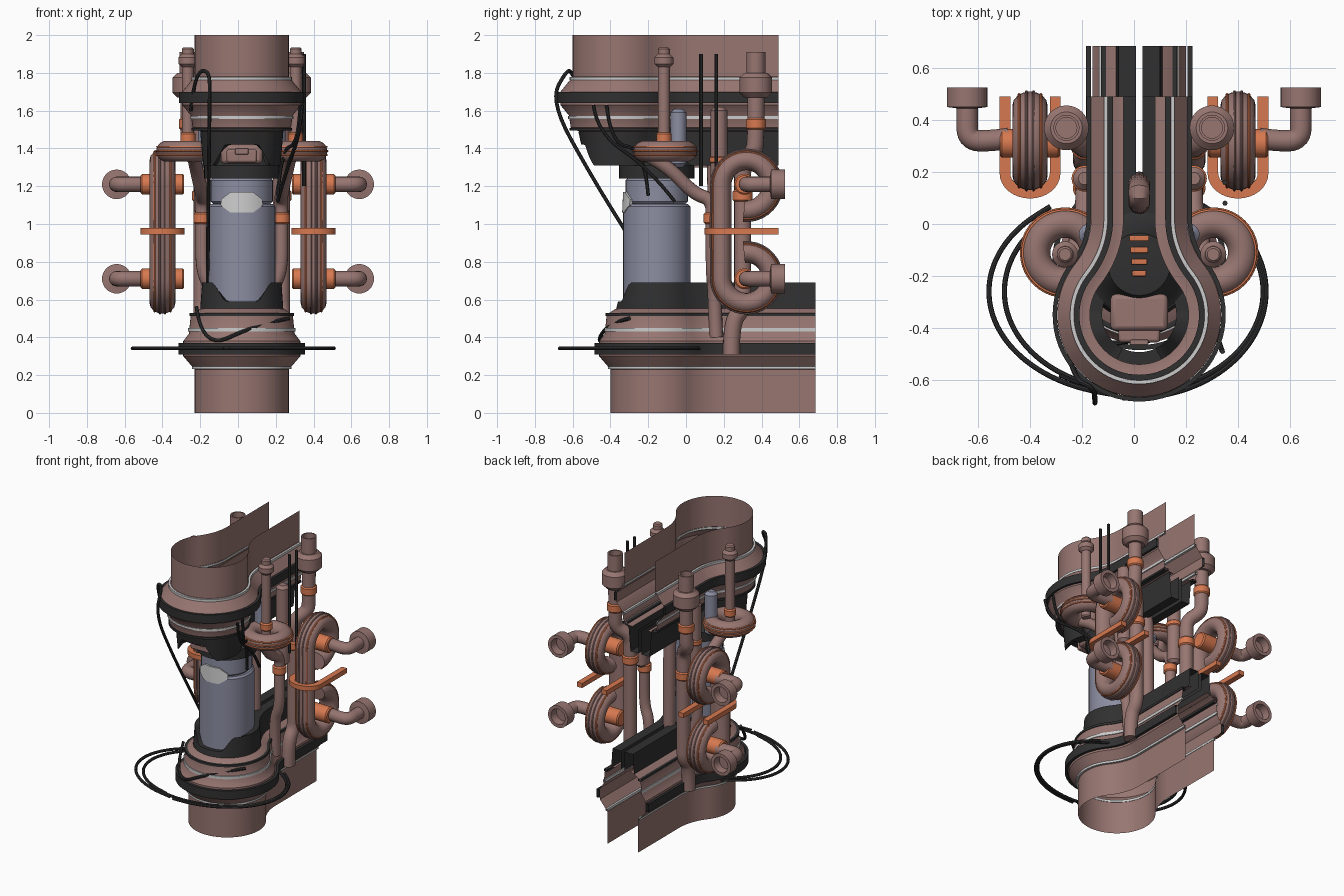
import bpy, bmesh
from math import sin, cos, pi, atan2, sqrt, radians

if "Cube" in bpy.data.objects:
    bpy.data.objects.remove(bpy.data.objects["Cube"])

CX = 0.02  # centre line of the channel and upper pipes


def mat(name, col):
    m = bpy.data.materials.new(name)
    m.diffuse_color = (*col, 1)
    m.use_nodes = True
    m.node_tree.nodes["Principled BSDF"].inputs["Base Color"].default_value = m.diffuse_color
    return m


PINK = mat("dusty_pink", (.31, .18, .165))
ORANGE = mat("copper_orange", (.68, .19, .08))
BLACK = mat("black_rubber", (.03, .03, .03))
BLUE = mat("blue_grey", (.26, .27, .36))
LIGHT = mat("light_grey", (.55, .55, .55))


def finish(ob, m):
    ob.data.materials.clear()
    ob.data.materials.append(m)
    bpy.ops.object.select_all(action='DESELECT')
    ob.select_set(True)
    bpy.context.view_layer.objects.active = ob
    bpy.ops.object.shade_smooth_by_angle(angle=radians(35))
    return ob


def grid(name, rows, m, wrap_u=False, wrap_v=False, caps=False):
    """Skin a list of equally long point rows."""
    bm = bmesh.new()
    vs = [[bm.verts.new(p) for p in r] for r in rows]
    nu, nv = len(vs), len(vs[0])
    for i in range(nu if wrap_u else nu - 1):
        for j in range(nv if wrap_v else nv - 1):
            a, b = (i + 1) % nu, (j + 1) % nv
            bm.faces.new((vs[i][j], vs[a][j], vs[a][b], vs[i][b]))
    if caps:
        bm.faces.new(vs[0])
        bm.faces.new(vs[-1])
    bmesh.ops.remove_doubles(bm, verts=bm.verts, dist=1e-5)
    bmesh.ops.recalc_face_normals(bm, faces=bm.faces)
    me = bpy.data.meshes.new(name)
    bm.to_mesh(me)
    bm.free()
    ob = bpy.data.objects.new(name, me)
    bpy.context.collection.objects.link(ob)
    return finish(ob, m)


def keyhole(o, cy, yend, R=.25, w=.12, rf=.35):
    """Plan outline: round front, filleted neck, parallel walls; o = outward offset."""
    dy = sqrt((R + rf) ** 2 - (w + rf) ** 2)
    a = atan2(dy, w + rf)
    arc = [-pi / 2 + (a + pi / 2) * i / 24 for i in range(25)]
    half = [((R + o) * cos(t), cy + (R + o) * sin(t)) for t in arc]
    neck = [pi + a * (1 - i / 12) for i in range(1, 13)]
    half += [(w + rf + (rf - o) * cos(t), cy + dy + (rf - o) * sin(t)) for t in neck]
    half.append((w + o, yend))
    return [(-x, y) for x, y in half[:0:-1]] + half


def channel(name, prof, cy, yend, m, closed=False, notch=0, rows_cut=()):
    rows = []
    for k, (o, z) in enumerate(prof):
        cut = notch if k in rows_cut else 0
        rows.append([(CX + x, y, z + (cut * max(0, min(1, (.15 - abs(x)) / .06)) if y < cy else 0))
                     for x, y in keyhole(o, cy, yend)])
    return grid(name, rows, m, wrap_u=closed)


def band(name, o, t, z, h, cy, yend, m):
    channel(name, [(o, z), (o + t, z), (o + t, z + h), (o, z + h)], cy, yend, m, True)


def lathe(name, org, prof, m, axis='Z', n=32):
    rows = []
    for r, h in prof:
        row = []
        for i in range(n):
            c, s = max(r, 1e-6) * cos(2 * pi * i / n), max(r, 1e-6) * sin(2 * pi * i / n)
            p = {'Z': (c, s, h), 'X': (h, c, s), 'Y': (c, h, s)}[axis]
            row.append([p[k] + org[k] for k in range(3)])
        rows.append(row)
    return grid(name, rows, m, wrap_v=True)


def rod(name, org, r, h0, h1, m, axis='Z', b=.008):
    """Cylinder with chamfered ends."""
    lathe(name, org, [(0, h0), (r - b, h0), (r, h0 + b), (r, h1 - b), (r - b, h1), (0, h1)], m, axis)


def pipe(name, pts, r, m, order=3, res=6):
    """Round tube along a smoothed path."""
    cu = bpy.data.curves.new(name, 'CURVE')
    cu.dimensions = '3D'
    cu.bevel_depth, cu.use_fill_caps, cu.resolution_u = r, True, res
    cu.bevel_resolution = 6 if r > .02 else 2
    sp = cu.splines.new('NURBS')
    sp.points.add(len(pts) - 1)
    for q, p in zip(sp.points, pts):
        q.co = (*p, 1)
    sp.use_endpoint_u, sp.order_u = True, order
    ob = bpy.data.objects.new(name, cu)
    bpy.context.collection.objects.link(ob)
    bpy.ops.object.select_all(action='DESELECT')
    ob.select_set(True)
    bpy.context.view_layer.objects.active = ob
    bpy.ops.object.convert(target='MESH')
    finish(bpy.context.object, m)


def box(name, c, s, m):
    bpy.ops.mesh.primitive_cube_add(size=1, location=c)
    ob = bpy.context.object
    ob.name, ob.scale = name, s
    bpy.ops.object.transform_apply(location=False, rotation=False, scale=True)
    md = ob.modifiers.new("bevel", 'BEVEL')
    md.width, md.segments = min(s) * .18, 2
    finish(ob, m)


def torus(name, c, R, r, m):
    bpy.ops.mesh.primitive_torus_add(location=c, major_radius=R, minor_radius=r,
                                     major_segments=40, minor_segments=14)
    bpy.context.object.name = name
    finish(bpy.context.object, m)


# Lower channel: flared shell, ring, trims, notched collar
LO, UP = (-.15, .685), (-.35, .49)
channel("lower_channel", [(0, 0), (0, .23), (.06, .3), (.06, .38), (.03, .42), (.02, .52),
                          (-.025, .55), (-.06, .56)], *LO, PINK)
band("lower_ring", .066, .019, .31, .06, *LO, BLACK)
band("lower_trim", 0, .014, .232, .016, *LO, LIGHT)
band("lower_mid_trim", .02, .014, .43, .02, *LO, LIGHT)
band("lower_seal", 0, .026, .512, .016, *LO, BLACK)
channel("lower_collar", [(-.03, .55), (-.04, .69), (-.107, .69), (-.107, .56)], *LO, BLACK,
        notch=-.1, rows_cut=(1, 2))

# Upper channel, the same idea hanging from the top
channel("upper_channel", [(0, 2), (0, 1.78), (.065, 1.7), (.065, 1.63), (.02, 1.575), (.01, 1.51),
                          (-.035, 1.49), (-.06, 1.49)], *UP, PINK)
band("upper_ring", .066, .017, 1.64, .06, *UP, BLACK)
band("upper_trim", 0, .016, 1.762, .016, *UP, LIGHT)
band("upper_mid_trim", .005, .019, 1.555, .016, *UP, LIGHT)
band("upper_seal", -.02, .036, 1.494, .014, *UP, BLACK)
channel("upper_collar", [(-.03, 1.49), (-.045, 1.31), (-.107, 1.31), (-.107, 1.48)], *UP, BLACK,
        notch=.11, rows_cut=(1, 2))

# Central column with head, visor and crown
col = (CX, -.155, 0)
rod("column", col, .178, .5, 1.105, BLUE, b=.012)
rod("column_head", col, .166, 1.1, 1.25, BLUE, b=.02)
lathe("head_collar", col, [(.16, 1.24), (.2, 1.24), (.2, 1.31), (.17, 1.33), (.12, 1.44), (0, 1.45)], BLACK)
rows = []
for i in range(17):
    u = i / 8 - 1
    t, k = -pi / 2 + u * .66, .04 * min(1, (1 - abs(u)) / .5)
    rows.append([(CX + r * cos(t), col[1] + r * sin(t), z)
                 for r, z in ((.165, 1.1 - k), (.183, 1.1 - k), (.178, 1.13 + k), (.16, 1.13 + k))])
grid("visor", rows, LIGHT, wrap_v=True, caps=True)
for i in range(4):
    box("crown_step", (CX, -.055 - .045 * i, 1.455), (.075 - .007 * i, .022, .03), ORANGE)
box("front_housing", (CX, -.34, 1.37), (.22, .14, .1), PINK)
box("front_housing_lip", (CX, -.425, 1.36), (.16, .06, .07), PINK)
box("front_housing_button", (CX, -.455, 1.385), (.07, .02, .035), PINK)
pipe("rear_loop", [(CX, .16, .6), (CX, .16, 1.62), (CX, .08, 1.6), (CX, .08, 1.3)], .042, PINK)

for s, side in ((-1, "left"), (1, "right")):
    # Front coil with standpipe and downpipe
    sx, dx, kx = CX + s * .285, CX + s * .21, CX + s * .28
    torus(side + "_coil", (sx, -.11, 1.385), .113, .056, PINK)
    for dz in (-.02, .002, .024):
        torus(side + "_coil_rib", (sx, -.11, 1.385 + dz), .113 + sqrt(.056 ** 2 - dz * dz), .005, ORANGE)
    base = (sx, -.117, 0)
    rod(side + "_standpipe", base, .031, 1.34, 1.935, PINK)
    rod(side + "_standpipe_cap", base, .05, 1.83, 1.9, PINK, b=.018)
    rod(side + "_standpipe_clamp", base, .04, 1.43, 1.485, ORANGE)
    pipe(side + "_downpipe", [(sx - s * .03, -.2, 1.36), (sx - s * .04, -.1, 1.31), (dx, .04, 1.16),
                              (dx, .14, 1.13), (dx, .14, 1), (dx, .14, .75),
                              (dx - s * .05, .15, .66), (dx - s * .05, .16, .4)], .036, PINK)
    rod(side + "_downpipe_clamp", (dx, .138, 0), .045, 1, 1.06, ORANGE)
    rod(side + "_riser", (dx, .175, 0), .044, 1.05, 1.62, PINK, b=.02)
    rod(side + "_riser_clamp", (dx, .175, 0), .05, 1.32, 1.36, ORANGE)
    rod(side + "_side_post", (dx - s * .02, -.04, 0), .042, 1.3, 1.61, BLUE, b=.02)

    # Rear stack pipe
    pipe(side + "_stack", [(kx, .37, 1.7), (kx, .37, 1.45), (kx, .36, 1.38), (dx, .3, 1.32), (dx, .3, 1.2),
                           (dx, .3, .65), (dx, .3, .55), (dx, .24, .48), (dx, .24, .31)], .045, PINK)
    rod(side + "_stack_bulb", (kx, .37, 0), .086, 1.67, 1.8, PINK, b=.025)
    lathe(side + "_stack_tip", (kx, .37, 0), [(.05, 1.78), (.05, 1.91), (.04, 1.91), (.04, 1.81), (0, 1.81)], PINK)
    rod(side + "_stack_clamp", (kx, .37, 0), .053, 1.5, 1.56, ORANGE)
    rod(side + "_stack_low_clamp", (dx, .3, 0), .053, 1.12, 1.18, ORANGE)

    # Curled rack bundle: one hook on top, its mirror below
    rx, path = s * .4, []
    for i in range(27):
        t = -pi / 2 - .1 + (1.5 * pi + .1) * i / 26
        path.append((.32 + .135 * cos(t), 1.205 + .135 * sin(t), cos(t), sin(t)))
    path += [(y, 1.92 - z, ny, -nz) for y, z, ny, nz in path[::-1]]
    ring = [2 * pi * k / 16 for k in range(16)]
    rows = [[(rx + .068 * cos(a), y + ny * .055 * sin(a), z + nz * .055 * sin(a)) for a in ring]
            for y, z, ny, nz in path]
    grid(side + "_rack", rows, PINK, wrap_v=True, caps=True)
    for k in (-.042, -.014, .014, .042):
        h = .055 * sqrt(1 - (k / .068) ** 2)
        pipe(side + "_rack_rib", [(rx + k, y + ny * h, z + nz * h) for y, z, ny, nz in path],
             .006, ORANGE if abs(k) > .03 else PINK, 2, 1)

    # U-shaped bracket around the rack
    turn = [pi + pi * k / 16 for k in range(17)]
    plan = [(cos(t), sin(t), .195) for t in turn]
    plan = [(-1, 0, .49)] + plan + [(1, 0, .49)]
    rows = [[(rx + nx * (.1 + d), y + ny * (.08 + d), z)
             for d, z in ((-.024, .945), (.017, .945), (.017, .978), (-.024, .978))] for nx, ny, y in plan]
    grid(side + "_bracket", rows, ORANGE, wrap_v=True, caps=True)

    # Hubs with elbow and open flange
    fx = s * .642
    for z in (1.21, .71):
        rod(side + "_hub", (rx, .31, z), .055, -.115, .115, ORANGE, 'X')
        pipe(side + "_elbow", [(s * .48, .33, z), (s * .54, .32, z), (fx, .32, z), (fx, .42, z),
                               (fx, .46, z)], .041, PINK)
        lathe(side + "_flange", (fx, 0, z), [(.04, .445), (.078, .45), (.078, .525), (.055, .525),
                                             (.05, .47), (0, .47)], PINK, 'Y')

# Loose cables lying in loops around the lower ring
for a, b, w, d in ((50, -95, .51, .41), (58, -125, .5, .39), (125, 262, .56, .4), (130, 255, .5, .38)):
    arc = [radians(a + (b - a) * i / 14) for i in range(15)]
    pipe("ring_cable", [(w * cos(t), -.26 + d * sin(t), .342) for t in arc], .01, BLACK)

# Hanging cables
pipe("front_cable", [(-.25, -.5, 1.6), (-.23, -.6, 1.8), (-.15, -.63, 1.82), (-.15, -.72, 1.65),
                     (-.155, -.5, 1.25), (-.16, -.25, .85), (-.16, -.15, .68)], .01, BLACK)
pipe("side_cable", [(.34, -.49, 1.63), (.33, -.47, 1.48), (.26, -.2, 1.3), (.21, -.06, 1.12)], .01, BLACK)
pipe("inner_cable", [(.33, -.42, 1.63), (.32, -.4, 1.42), (.23, -.22, 1.4), (.21, -.2, 1.15)], .01, BLACK)
pipe("collar_cable", [(-.22, -.3, .56), (-.19, -.48, .33), (.1, -.43, .47), (.27, -.3, .5)], .01, BLACK)
for y in (.08, .16):
    pipe("rear_cable", [(.35, y, 1.9), (.35, y, 1.5), (.35, y, 1.2)], .01, BLACK)
